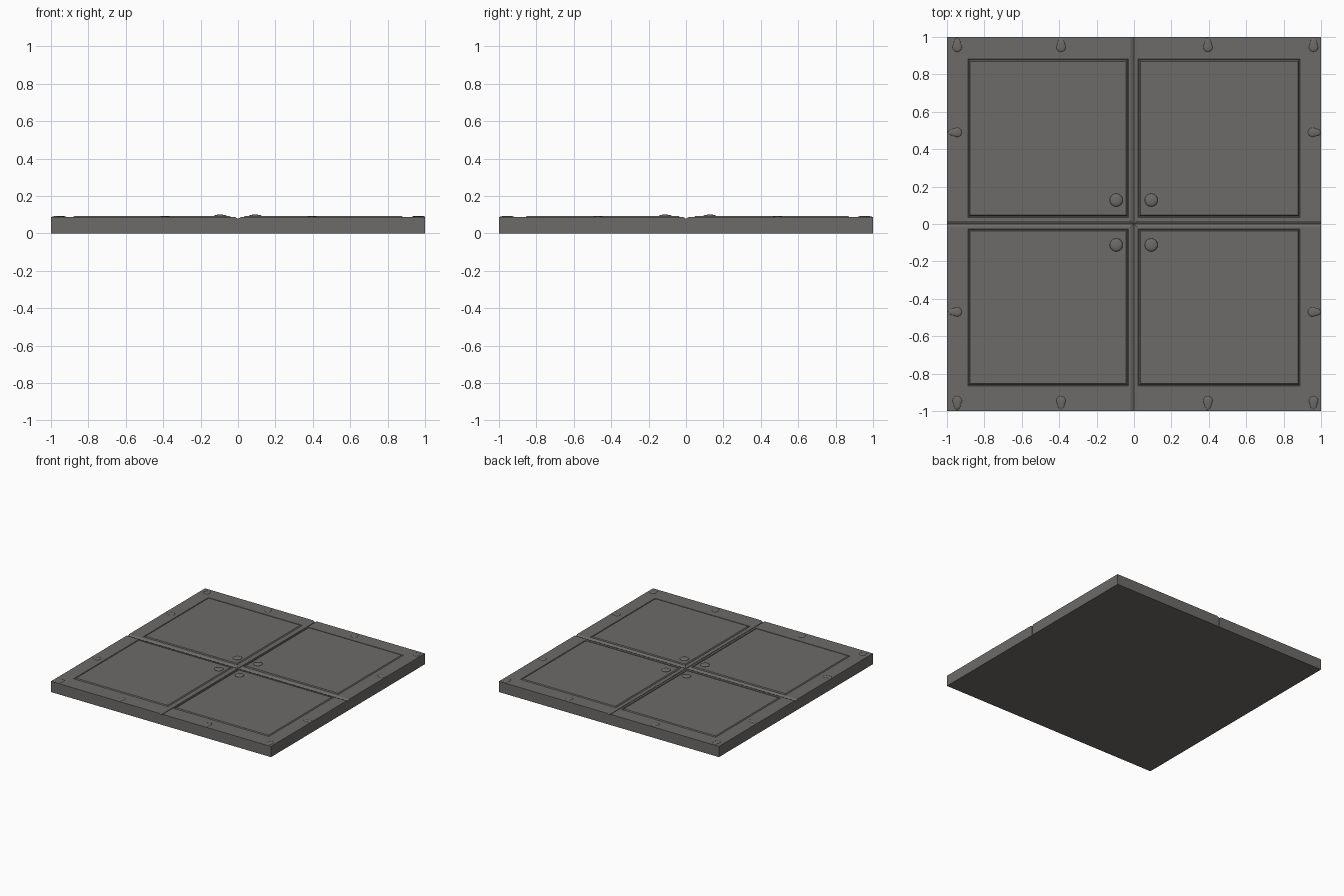
import bpy, bmesh, math

if "Cube" in bpy.data.objects:
    bpy.data.objects.remove(bpy.data.objects["Cube"])

stone = bpy.data.materials.new("warm_grey_stone")
stone.diffuse_color = (0.152, 0.147, 0.142, 1)
stone.use_nodes = True
stone.node_tree.nodes["Principled BSDF"].inputs["Base Color"].default_value = stone.diffuse_color


def make_object(name, bm):
    bmesh.ops.recalc_face_normals(bm, faces=bm.faces)
    me = bpy.data.meshes.new(name)
    bm.to_mesh(me)
    bm.free()
    me.materials.append(stone)
    ob = bpy.data.objects.new(name, me)
    bpy.context.collection.objects.link(ob)
    return ob


def loft(name, rings):
    """Join stacked rings of points and cap both ends."""
    bm = bmesh.new()
    vs = [[bm.verts.new(p) for p in r] for r in rings]
    n = len(vs[0])
    for a, b in zip(vs, vs[1:]):
        for i in range(n):
            j = (i + 1) % n
            bm.faces.new((a[i], a[j], b[j], b[i]))
    bm.faces.new(vs[0][::-1])
    bm.faces.new(vs[-1])
    return make_object(name, bm)


def rect(x0, x1, y0, y1, z):
    return [(x0, y0, z), (x1, y0, z), (x1, y1, z), (x0, y1, z)]


# Backing plate that closes the underside
loft("backing_plate", [rect(-1, 1, -1, 1, 0), rect(-1, 1, -1, 1, 0.004)])

# Four tiles: sloped towards the cross groove, with a grooved raised panel
GAP = 0.0012
for sx in (-1, 1):
    for sy in (-1, 1):
        px0 = 0.03 if sx < 0 else 0.022
        py0, py1 = (0.036, 0.882) if sy > 0 else (0.026, 0.866)
        px1 = 0.888

        def ring(x0, x1, y0, y1, z):
            return rect(sx * x0, sx * x1, sy * y0, sy * y1, z)

        def panel(d, z):
            return ring(px0 + d, px1 - d, py0 + d, py1 - d, z)

        loft("floor_tile", [
            ring(GAP, 1, GAP, 1, 0.004),
            ring(GAP, 1, GAP, 1, 0.079),
            ring(0.018, 1, 0.016, 1, 0.088),
            panel(0, 0.088),
            panel(0.003, 0.084),
            panel(0.006, 0.084),
            panel(0.012, 0.0915),
        ])


def stud(name, cx, cy, r, z0, h, tip=None, n=16):
    """Low dome; tip is an optional outward angle for a teardrop tail."""
    rings = []
    for s, k in ((1, 0), (0.92, 0.45), (0.7, 0.8), (0.35, 1)):
        pts = []
        for i in range(n):
            a = 2 * math.pi * i / n
            rad = r * s
            if tip is not None:
                rad *= 1 + 1.1 * max(0, math.cos(a - tip)) ** 8
            x = max(-1, min(1, cx + rad * math.cos(a)))
            y = max(-1, min(1, cy + rad * math.sin(a)))
            pts.append((x, y, z0 + h * k))
        rings.append(pts)
    ob = loft(name, rings)
    for p in ob.data.polygons:
        p.use_smooth = True


# Round studs beside the centre
for x in (-0.095, 0.092):
    for y in (0.128, -0.112):
        stud("centre_stud", x, y, 0.036, 0.09, 0.01)

# Rivets round the border, tails pointing to the edge
for y, tip in ((0.945, math.pi / 2), (-0.945, -math.pi / 2)):
    for x in (-0.945, -0.39, 0.395, 0.96):
        stud("border_rivet", x, y, 0.026, 0.086, 0.007, tip)
for x, tip in ((-0.945, math.pi), (0.955, 0)):
    for y in (0.49, -0.47):
        stud("border_rivet", x, y, 0.026, 0.086, 0.007, tip)
